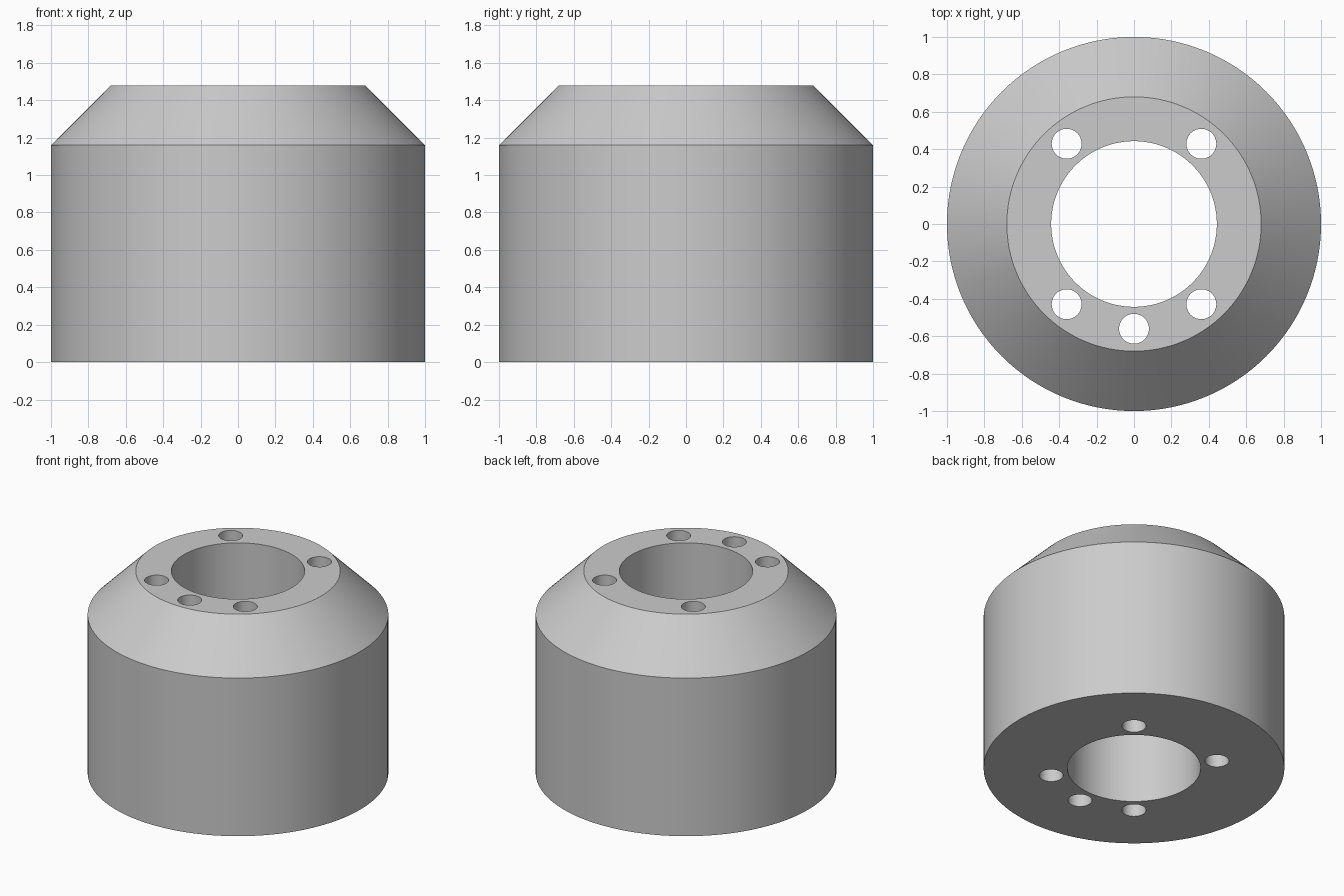
import bpy, bmesh, math
from mathutils import Vector

default = bpy.data.objects.get("Cube")
if default:
    bpy.data.objects.remove(default, do_unlink=True)

HEIGHT = 1.48
SHOULDER = 1.16
SEGMENTS = 128

grey = bpy.data.materials.new("plain grey")
grey.use_nodes = True
colour = (0.6, 0.6, 0.6, 1)
grey.diffuse_color = colour
grey.node_tree.nodes["Principled BSDF"].inputs["Base Color"].default_value = colour


def stacked_rings(name, rings, segments, centre=(0, 0)):
    """Solid of revolution from (radius, z) rings with flat caps."""
    bm = bmesh.new()
    loops = []
    for radius, z in rings:
        loops.append([bm.verts.new((centre[0] + radius * math.cos(a),
                                    centre[1] + radius * math.sin(a), z))
                      for a in (math.tau * i / segments for i in range(segments))])
    for low, high in zip(loops, loops[1:]):
        for i in range(segments):
            j = (i + 1) % segments
            bm.faces.new((low[i], low[j], high[j], high[i]))
    bm.faces.new(loops[0][::-1])
    bm.faces.new(loops[-1])
    mesh = bpy.data.meshes.new(name)
    bm.to_mesh(mesh)
    bm.free()
    mesh.materials.append(grey)
    obj = bpy.data.objects.new(name, mesh)
    bpy.context.collection.objects.link(obj)
    return obj


# Cylindrical body with a chamfered top
body = stacked_rings("hub_body", [(1, 0), (1, SHOULDER), (0.68, HEIGHT)], SEGMENTS)

# Central bore and the five bolt holes
through = (-0.2, HEIGHT + 0.2)
cutters = [stacked_rings("bore_cutter", [(0.443, z) for z in through], 96)]
for degrees in (50, 130, 230, 270, 310):
    a = math.radians(degrees)
    centre = (0.56 * math.cos(a), 0.56 * math.sin(a))
    cutters.append(stacked_rings("bolt_hole_cutter", [(0.08, z) for z in through], 48, centre))

bpy.ops.object.select_all(action='DESELECT')
body.select_set(True)
bpy.context.view_layer.objects.active = body
for cutter in cutters:
    cutter.hide_render = True
    cut = body.modifiers.new("hole", 'BOOLEAN')
    cut.operation = 'DIFFERENCE'
    cut.solver = 'EXACT'
    cut.object = cutter
    bpy.ops.object.modifier_apply(modifier=cut.name)
for cutter in cutters:
    bpy.data.objects.remove(cutter, do_unlink=True)

# Round walls smooth, rims sharp
bpy.ops.object.shade_smooth_by_angle(angle=math.radians(30))
